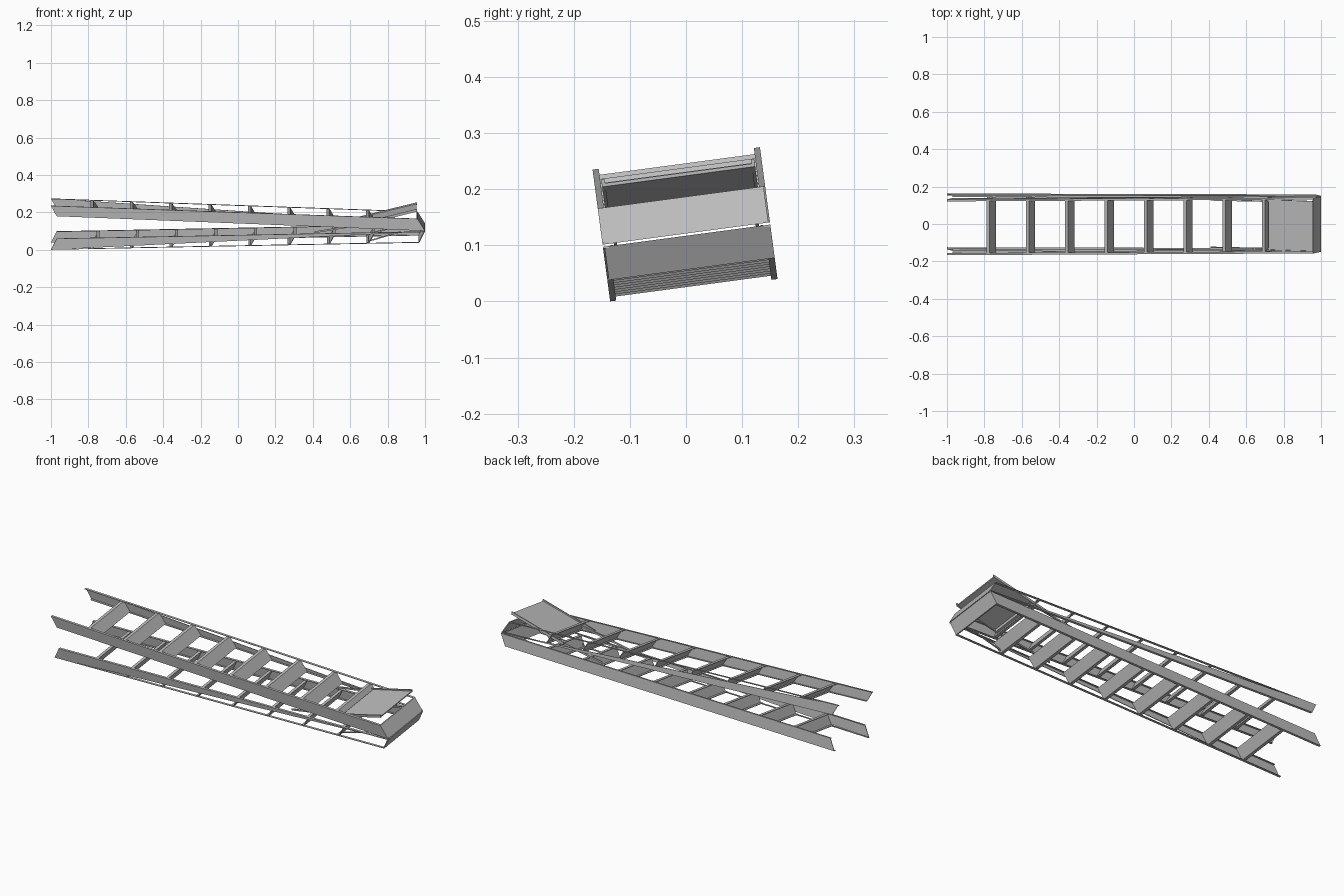
import bpy, bmesh, math
from mathutils import Matrix

if "Cube" in bpy.data.objects:
    bpy.data.objects.remove(bpy.data.objects["Cube"], do_unlink=True)

# Single aluminium material
METAL = bpy.data.materials.new("aluminium grey")
METAL.use_nodes = True
METAL.diffuse_color = (0.5, 0.5, 0.5, 1)
METAL.node_tree.nodes["Principled BSDF"].inputs["Base Color"].default_value = (0.5, 0.5, 0.5, 1)

# The folded ladder lies rolled slightly about its long axis
ROLL = Matrix.Rotation(math.radians(7.6), 4, 'X')
SIDES = {"right": -0.134, "left": 0.167}   # outer faces of the rails
THIN = 0.003                               # sheet thickness
FLANGE = 0.011                             # rail flange width


def build(name, prisms):
    """One object from prisms: (outline in x/z, y start, y end)."""
    bm = bmesh.new()
    for outline, y0, y1 in prisms:
        a = [bm.verts.new((x, y0, z)) for x, z in outline]
        b = [bm.verts.new((x, y1, z)) for x, z in outline]
        bm.faces.new(a)
        bm.faces.new(b[::-1])
        for i in range(len(a)):
            j = (i + 1) % len(a)
            bm.faces.new((a[j], a[i], b[i], b[j]))
    bmesh.ops.recalc_face_normals(bm, faces=bm.faces)
    bm.transform(ROLL)
    mesh = bpy.data.meshes.new(name)
    bm.to_mesh(mesh)
    bm.free()
    mesh.materials.append(METAL)
    obj = bpy.data.objects.new(name, mesh)
    bpy.context.collection.objects.link(obj)


def strip(p, q, thick):
    """Thin bar outline from p to q, thickened in z."""
    return [p, q, (q[0], q[1] + thick), (p[0], p[1] + thick)]


def along(line, x):
    (x0, z0), (x1, z1) = line
    return z0 + (z1 - z0) * (x - x0) / (x1 - x0)


def span(side, inner, width):
    """Y range starting a distance inside a side's outer face."""
    s = 1 if side == "right" else -1
    y = SIDES[side] + s * inner
    return (y, y + s * width)


# Bottom and top edge of each ladder section, plus lean of its treads
SECTIONS = {
    "upper": (((-0.97, 0.199), (1.0, 0.12)), ((-1.0, 0.255), (0.96, 0.185)), -0.017),
    "lower": (((-1.0, 0.018), (0.97, 0.056)), ((-0.97, 0.078), (1.0, 0.116)), 0.015),
}
FULL_WEB = {("upper", "right"), ("lower", "left")}

for sec, (bot, top, lean) in SECTIONS.items():
    # Channel rails; two of them have a web tapering to the inner edge
    for side in SIDES:
        web = [bot[0], bot[1], top[1], top[0]]
        if (sec, side) not in FULL_WEB:
            web = [bot[0], bot[1], top[0]] if sec == "upper" else [bot[0], top[1], top[0]]
        build(f"{sec}_{side}_rail", [
            (web, *span(side, 0, THIN)),
            (strip(*bot, THIN), *span(side, 0, FLANGE)),
            (strip(*top, -THIN), *span(side, 0, FLANGE)),
        ])

    # Treads: plate with a small lip on both edges
    y0, y1 = SIDES["right"] + THIN, SIDES["left"] - THIN
    for i in range(8):
        x = -0.76 + 0.2105 * i
        xb, xt = x - lean, x + lean
        zb, zt = along(bot, xb) + 0.003, along(top, xt) - 0.003
        build(f"{sec}_tread_{i + 1}", [
            ([(xb, zb), (xb + 0.004, zb), (xt + 0.004, zt), (xt, zt)], y0, y1),
            (strip((xb - 0.012, zb), (xb, zb), 0.003), y0, y1),
            (strip((xt - 0.012, zt), (xt, zt), -0.003), y0, y1),
        ])

    # Slanted panel closing the top end of the section
    b, t = bot[1], top[1]
    build(f"{sec}_top_panel",
          [([(b[0] - 0.006, b[1]), b, t, (t[0] - 0.006, t[1])], y0, y1)])

# Folded platform
build("platform", [
    (strip((0.72, 0.165), (0.955, 0.222), 0.006), -0.115, 0.148),
    (strip((0.72, 0.152), (0.735, 0.155), 0.016), -0.115, 0.148),
])

# Platform arms and spreader bars on both sides
for side in SIDES:
    build(f"{side}_platform_arm",
          [(strip((0.64, 0.143), (0.957, 0.222), 0.014), *span(side, 0.013, 0.006))])
    build(f"{side}_spreader_bar",
          [(strip((0.41, 0.105), (0.74, 0.16), 0.009), *span(side, 0.02, 0.006))])
    build(f"{side}_lower_brace",
          [(strip((0.70, 0.06), (0.87, 0.11), 0.007), *span(side, 0.013, 0.005))])
